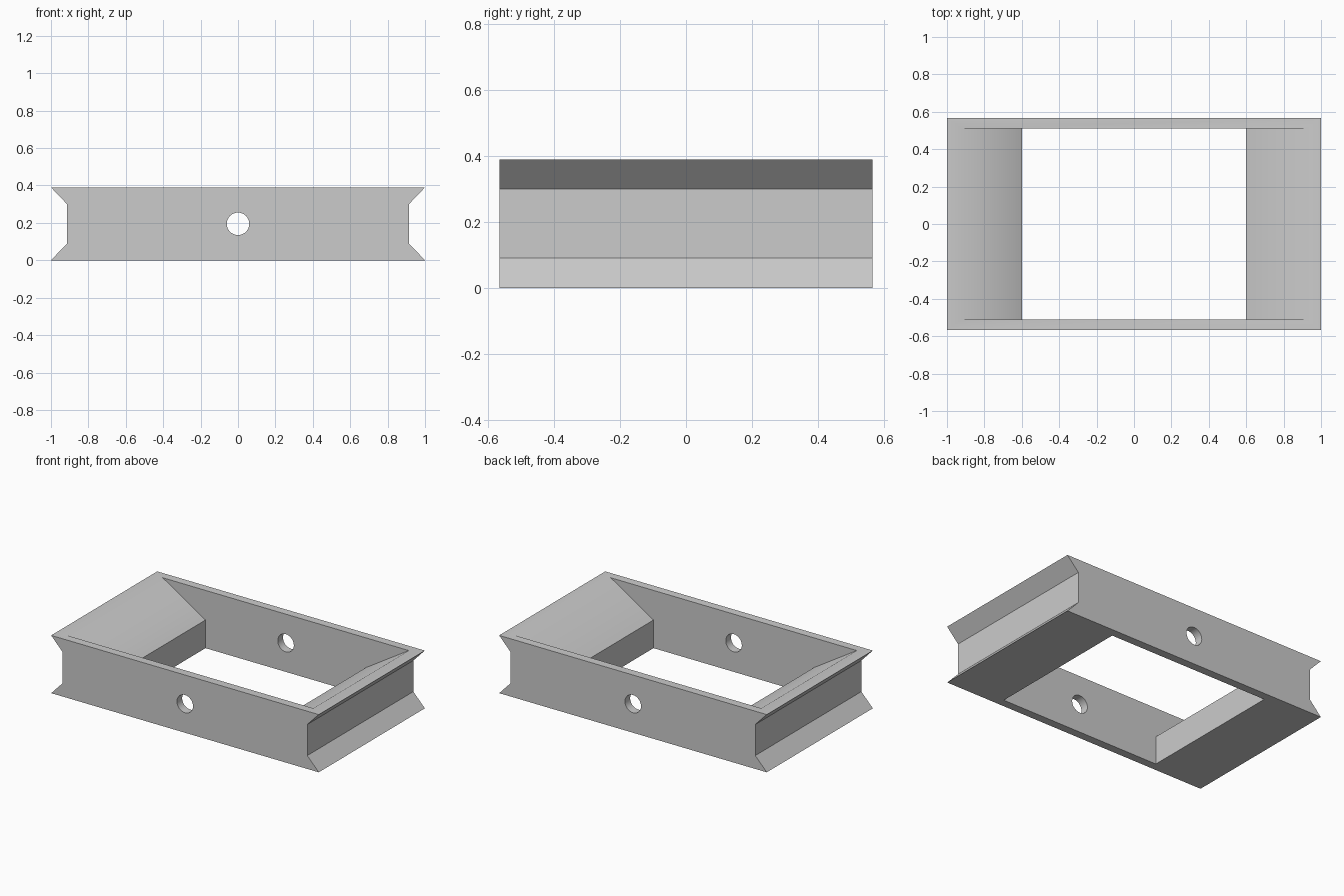
import bpy, bmesh, math

cube = bpy.data.objects.get("Cube")
if cube:
    bpy.data.objects.remove(cube, do_unlink=True)

# Main sizes
HEIGHT, HALF_DEPTH, INNER_DEPTH = 0.39, 0.566, 0.51
NOTCH_X, NOTCH_LOW, NOTCH_HIGH = 0.914, 0.09, 0.30
OPENING_X, CREST_X, LEDGE_Z = 0.6, 0.92, 0.19
HOLE_RADIUS = 0.06

grey = bpy.data.materials.new("plain grey")
grey.use_nodes = True
COLOUR = (0.6, 0.6, 0.6, 1)
grey.diffuse_color = COLOUR
grey.node_tree.nodes["Principled BSDF"].inputs["Base Color"].default_value = COLOUR


def extrude_profile(name, right_half, half_depth):
    """Mirror a bottom-to-top (x, z) half profile and extrude it along y."""
    outline = right_half + [(-x, z) for x, z in reversed(right_half)]
    bm = bmesh.new()
    face = bm.faces.new([bm.verts.new((x, -half_depth, z)) for x, z in outline])
    new = bmesh.ops.extrude_face_region(bm, geom=[face])["geom"]
    moved = [v for v in new if isinstance(v, bmesh.types.BMVert)]
    bmesh.ops.translate(bm, verts=moved, vec=(0, 2 * half_depth, 0))
    bmesh.ops.recalc_face_normals(bm, faces=bm.faces)
    mesh = bpy.data.meshes.new(name)
    bm.to_mesh(mesh)
    bm.free()
    mesh.materials.append(grey)
    obj = bpy.data.objects.new(name, mesh)
    bpy.context.collection.objects.link(obj)
    return obj


# Frame body with a notch along each end
frame = extrude_profile("frame", [(1, 0), (NOTCH_X, NOTCH_LOW),
                                  (NOTCH_X, NOTCH_HIGH), (1, HEIGHT)], HALF_DEPTH)

# Opening: straight below, flaring outward above the ledge
slope = (CREST_X - OPENING_X) / (HEIGHT - LEDGE_Z)
top = HEIGHT + 0.1
opening = extrude_profile("opening_cutter",
                          [(OPENING_X, -0.1), (OPENING_X, LEDGE_Z),
                           (OPENING_X + slope * (top - LEDGE_Z), top)], INNER_DEPTH)

# Round hole through both long walls
bpy.ops.mesh.primitive_cylinder_add(vertices=48, radius=HOLE_RADIUS, depth=2,
                                    location=(0, 0, HEIGHT / 2),
                                    rotation=(math.pi / 2, 0, 0))
hole = bpy.context.object
hole.name = "hole_cutter"
hole.data.materials.append(grey)

# Cut, then smooth the shallow crest and the hole walls
bpy.ops.object.select_all(action="DESELECT")
frame.select_set(True)
bpy.context.view_layer.objects.active = frame
for cutter in (opening, hole):
    cutter.hide_render = True
    mod = frame.modifiers.new(cutter.name, "BOOLEAN")
    mod.operation = "DIFFERENCE"
    mod.solver = "EXACT"
    mod.object = cutter
    bpy.ops.object.modifier_apply(modifier=mod.name)
    bpy.data.objects.remove(cutter, do_unlink=True)
bpy.ops.object.shade_smooth_by_angle(angle=math.radians(35))
